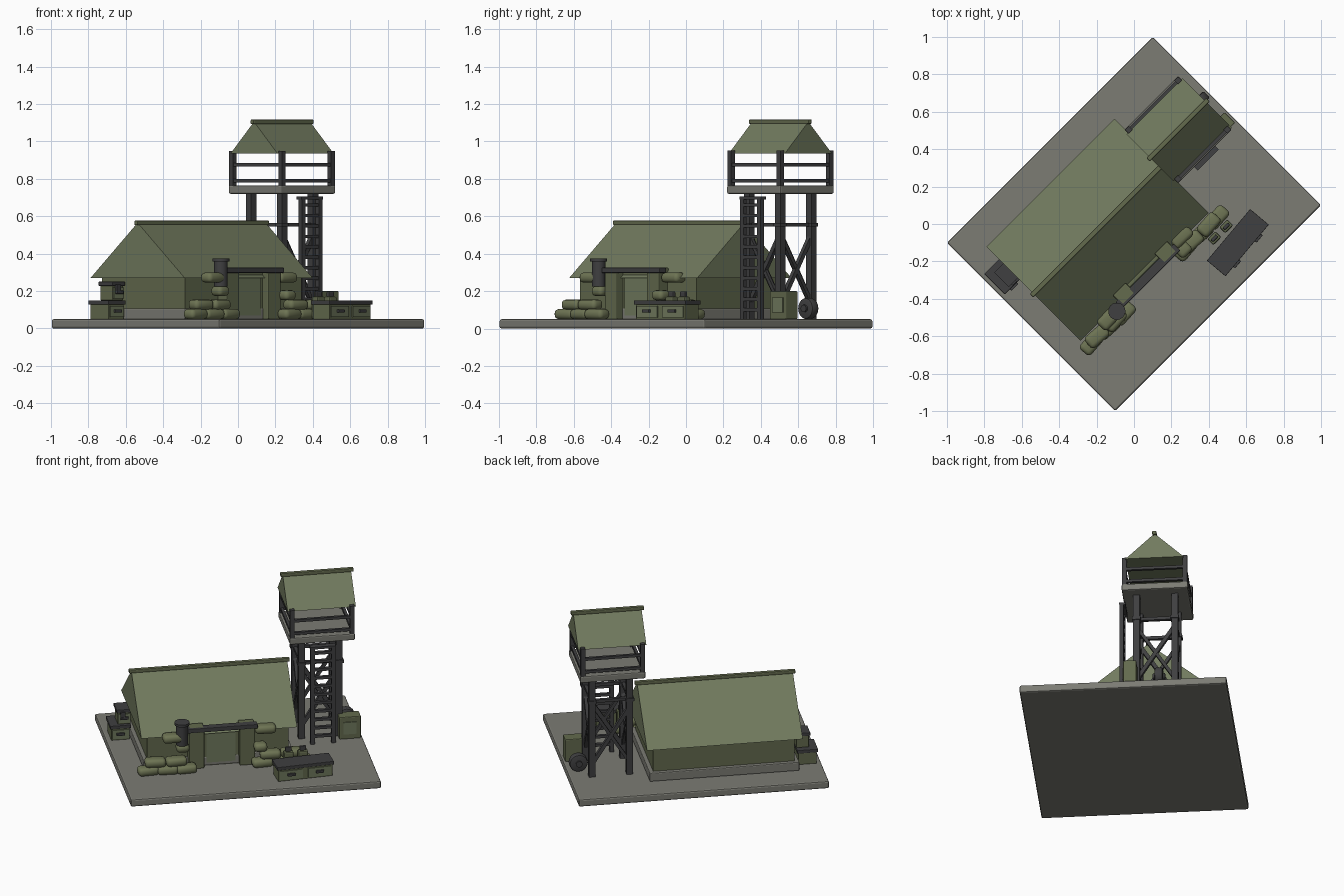
import bpy, bmesh, math
from mathutils import Matrix, Vector

if "Cube" in bpy.data.objects:
    bpy.data.objects.remove(bpy.data.objects["Cube"])

def material(name, rgb):
    m = bpy.data.materials.new(name)
    m.diffuse_color = (*rgb, 1)
    m.use_nodes = True
    m.node_tree.nodes["Principled BSDF"].inputs["Base Color"].default_value = m.diffuse_color
    return m

STONE = material("stone grey", (0.20, 0.20, 0.175))
CANVAS = material("canvas olive", (0.165, 0.195, 0.112))
OLIVE = material("painted olive", (0.125, 0.145, 0.075))
BAG = material("sandbag olive", (0.155, 0.175, 0.088))
DARK = material("charcoal", (0.05, 0.05, 0.052))

# Everything is laid out on the slab's own axes, then turned 45 degrees
TURN = Matrix.Rotation(math.radians(45), 4, 'Z')

def finish(bm, name, mat, bevel=0, local=Matrix(), smooth=False):
    if bevel:
        bmesh.ops.bevel(bm, geom=bm.edges[:], offset=bevel, segments=2, affect='EDGES', profile=0.5)
    bmesh.ops.recalc_face_normals(bm, faces=bm.faces)
    bm.transform(TURN @ local)
    me = bpy.data.meshes.new(name)
    bm.to_mesh(me)
    bm.free()
    me.materials.append(mat)
    if smooth:
        for p in me.polygons:
            p.use_smooth = True
        me.set_sharp_from_angle(angle=math.radians(40))
    ob = bpy.data.objects.new(name, me)
    bpy.context.collection.objects.link(ob)
    return ob

def box(name, mat, u, v, z, bevel=0, local=Matrix()):
    """Box from (min, max) ranges."""
    bm = bmesh.new()
    bmesh.ops.create_cube(bm, size=1)
    r = (u, v, z)
    bm.transform(Matrix.Translation([(a + b) / 2 for a, b in r]) @ Matrix.Diagonal([b - a for a, b in r] + [1]))
    return finish(bm, name, mat, bevel, local)

def strut(name, mat, a, b, t):
    """Square bar between two points."""
    a, b = Vector(a), Vector(b)
    bm = bmesh.new()
    bmesh.ops.create_cube(bm, size=1)
    rot = (b - a).to_track_quat('Z', 'Y').to_matrix().to_4x4()
    bm.transform(Matrix.Translation((a + b) / 2) @ rot @ Matrix.Diagonal((t, t, (b - a).length, 1)))
    return finish(bm, name, mat)

def drum(name, mat, centre, r, h, axis='Z', bevel=0):
    bm = bmesh.new()
    bmesh.ops.create_cone(bm, cap_ends=True, segments=20, radius1=r, radius2=r, depth=h)
    rot = Matrix.Rotation(math.pi / 2, 4, 'X') if axis == 'V' else Matrix()
    if bevel:
        rims = [e for e in bm.edges if abs(e.verts[0].co.z - e.verts[1].co.z) < 1e-5]
        bmesh.ops.bevel(bm, geom=rims, offset=bevel, segments=2, affect='EDGES', profile=0.5)
    bm.transform(Matrix.Translation(centre) @ rot)
    return finish(bm, name, mat, smooth=True)

def gable(name, mat, u, v, eave, ridge):
    """Closed triangular roof running along u, with a ridge beam."""
    vm = (v[0] + v[1]) / 2
    bm = bmesh.new()
    ends = [[bm.verts.new((x, *p)) for p in ((v[0], eave), (v[1], eave), (vm, ridge))] for x in u]
    for e in ends:
        bm.faces.new(e)
    for i in range(3):
        j = (i + 1) % 3
        bm.faces.new((ends[0][i], ends[0][j], ends[1][j], ends[1][i]))
    finish(bm, name, mat)
    box(name + "_ridge", OLIVE, (u[0] - .015, u[1] + .015), (vm - .013, vm + .013),
        (ridge - .012, ridge + .012), .005)

def sandbag(u, v, z, length=.13, turn=0):
    """Soft rounded pillow."""
    bm = bmesh.new()
    bmesh.ops.create_cube(bm, size=1)
    bm.transform(Matrix.Diagonal((length, .078, .054, 1)))
    local = Matrix.Translation((u, v, z)) @ Matrix.Rotation(math.radians(turn), 4, 'Z')
    bmesh.ops.bevel(bm, geom=bm.edges[:], offset=.022, segments=3, affect='EDGES', profile=0.5)
    finish(bm, "sandbag", BAG, 0, local, smooth=True)

# Ground slab
box("ground_slab", STONE, (-.778, .778), (-.636, .636), (0, .05), .01)

# Barracks: footing, walls, roof
box("barracks_footing", STONE, (-.625, .305), (-.225, .455), (.05, .108), .006)
box("barracks_walls", OLIVE, (-.6, .28), (-.2, .43), (.1, .275))
gable("barracks_roof", CANVAS, (-.643, .325), (-.24, .472), .27, .565)

# Entrance: pillars, door, lintel
for a in (-.35, -.035):
    box("door_pillar", OLIVE, (a, a + .095), (-.265, -.19), (.05, .325), .006)
box("door", OLIVE, (-.255, -.035), (-.222, -.19), (.05, .3))
box("door_panel", CANVAS, (-.235, -.055), (-.228, -.22), (.07, .28))
box("door_lintel", DARK, (-.365, .075), (-.275, -.225), (.297, .325), .004)

# Hanging lantern drum
drum("lantern_body", DARK, (-.395, -.265, .292), .036, .135)
drum("lantern_cap", DARK, (-.395, -.265, .366), .046, .016)
strut("lantern_bracket", DARK, (-.395, -.265, .31), (-.33, -.25, .31), .016)

# Sandbag walls
for u, v, z, t in ((-.61, -.29, .077, 4), (-.49, -.295, .077, -3), (-.375, -.30, .077, 3),
                   (-.565, -.285, .127, -4), (-.435, -.29, .127, 3), (-.45, -.262, .272, 2),
                   (.1, -.29, .077, 4), (.22, -.29, .077, -4), (.34, -.29, .077, 3),
                   (.15, -.285, .127, -3), (.28, -.285, .127, 4), (.13, -.225, .272, -2)):
    sandbag(u, v, z, .13, t)
sandbag(.09, -.28, .178, .08)
sandbag(-.39, -.255, .2, .08)

# Fuel cans
for u in (.25, .34):
    box("fuel_can", OLIVE, (u - .03, u + .03), (-.38, -.335), (.05, .17), .008)
    box("fuel_can_handle", DARK, (u - .02, u + .02), (-.367, -.348), (.168, .198), .005)

def crate(u, v, z0, z1, lu, lv, turn=0, panels=1):
    """Supply chest with dark lid, battens and latches on its front."""
    m = Matrix.Translation((u, v, 0)) @ Matrix.Rotation(math.radians(turn), 4, 'Z')
    f, zl = -lv / 2, z1 - .022
    box("crate_body", OLIVE, (-lu / 2 + .008, lu / 2 - .008), (f + .008, -f - .008), (z0, zl), .003, m)
    box("crate_lid", DARK, (-lu / 2, lu / 2), (f, -f), (zl, z1), .003, m)
    w = lu / panels
    for i in range(panels):
        c = -lu / 2 + w * (i + .5)
        box("crate_panel", CANVAS, (c - w * .4, c + w * .4), (f + .001, f + .012), (z0 + .01, zl - .008), 0, m)
        box("crate_handle", DARK, (c - .025, c + .025), (f - .012, f + .004), (z0 + .035, z0 + .052), .003, m)

crate(.322, -.463, .05, .15, .36, .13, 5, 2)
crate(-.69, .30, .05, .15, .13, .155)
crate(-.665, .29, .15, .25, .095, .11)
box("crate_clasp", DARK, (-.69, -.66), (.225, .24), (.2, .235))

# Watchtower around its own centre
cu, cv = .523, .19
legs = [(-1, -1), (1, -1), (1, 1), (-1, 1)]
L, P = .117, .186
def at(s, r, z):
    return (cu + s[0] * r, cv + s[1] * r, z)
for i, s in enumerate(legs):
    n = legs[(i + 1) % 4]
    strut("tower_leg", DARK, at(s, L, .05), at(s, L, .72), .04)
    strut("tower_leg_collar", DARK, at(s, L, .545), at(s, L, .565), .052)
    strut("tower_brace", DARK, at(s, L, .13), at(n, L, .5), .024)
    strut("tower_brace", DARK, at(n, L, .13), at(s, L, .5), .02)
    strut("tower_cross_bar", DARK, at(s, L, .555), at(n, L, .555), .02)
    strut("railing_post", DARK, at(s, P, .76), at(s, P, .95), .028)
    for z in (.79, .875):
        strut("railing_bar", DARK, at(s, P, z), at(n, P, z), .018)
box("tower_platform", STONE, (cu - .203, cu + .203), (cv - .203, cv + .203), (.72, .765), .008)
gable("tower_roof", CANVAS, (cu - .212, cu + .212), (cv - .178, cv + .178), .935, 1.105)

# Ladder
for s in (-1, 1):
    strut("ladder_rail", DARK, (cu + s * .065, -.025, .05), (cu + s * .065, -.025, .69), .026)
for i in range(11):
    z = .1 + i * .056
    box("ladder_rung", DARK, (cu - .075, cu + .075), (-.035, -.015), (z - .009, z + .009))
box("ladder_top", DARK, (cu - .08, cu + .08), (-.038, .0), (.69, .705))

# Generator box and cable drum
box("generator", OLIVE, (.63, .765), (0, .08), (.05, .2), .006)
box("generator_panel", CANVAS, (.655, .735), (-.006, .002), (.085, .165))
drum("cable_drum", DARK, (.708, .216, .107), .057, .05, 'V', .01)
drum("cable_drum_hub", DARK, (.708, .216, .107), .02, .075, 'V')
